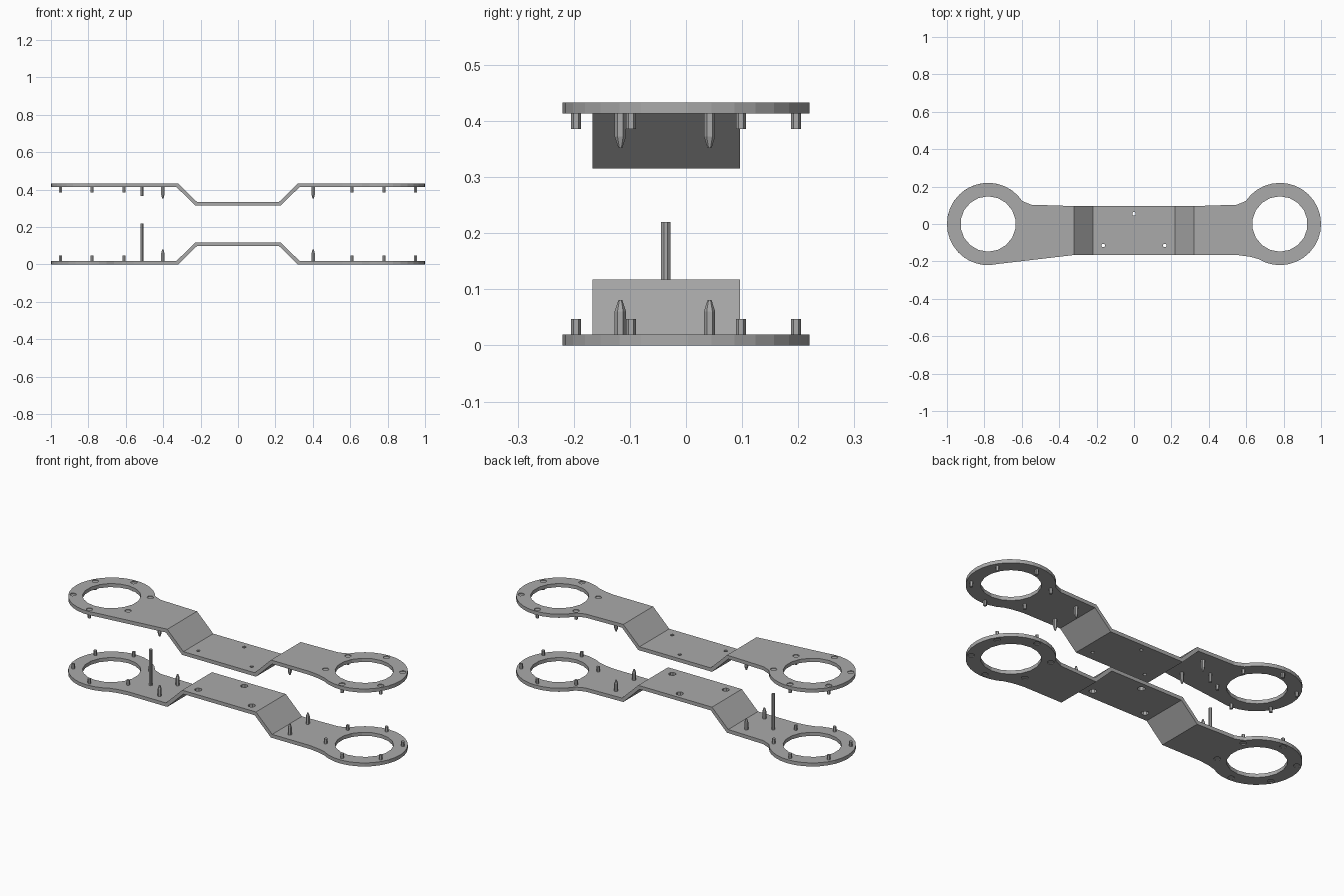
import bpy, bmesh
from math import cos, sin, radians

if "Cube" in bpy.data.objects:
    bpy.data.objects.remove(bpy.data.objects["Cube"])

T, HEIGHT = 0.02, 0.433            # sheet thickness, overall height
CX, R_OUT, R_IN = 0.78, 0.22, 0.148
BEND_OUT, BEND_IN, RISE = 0.32, 0.22, 0.098

grey = bpy.data.materials.new("plain grey")
grey.use_nodes = True
colour = (0.4, 0.4, 0.4, 1)
grey.diffuse_color = colour
grey.node_tree.nodes["Principled BSDF"].inputs["Base Color"].default_value = colour


def finish(bm, name, flip):
    """Turn a bmesh into an object, mirrored to the upper side if asked."""
    if flip:
        for v in bm.verts:
            v.co.z = HEIGHT - v.co.z
    bmesh.ops.recalc_face_normals(bm, faces=bm.faces)
    mesh = bpy.data.meshes.new(name)
    bm.to_mesh(mesh)
    bm.free()
    mesh.materials.append(grey)
    ob = bpy.data.objects.new(name, mesh)
    bpy.context.collection.objects.link(ob)
    return ob


def prism(bm, x, y, z0, z1, r, sides, tip=0.0):
    """Upright prism, with an optional pointed tip."""
    levels = [(z0, r), (z1 - tip, r)] + ([(z1, r * 0.35)] if tip else [])
    rings = []
    for z, rad in levels:
        angles = [radians(360 * (i + 0.5) / sides) for i in range(sides)]
        rings.append([bm.verts.new((x + rad * cos(a), y + rad * sin(a), z)) for a in angles])
    for a, b in zip(rings, rings[1:]):
        for i in range(sides):
            j = (i + 1) % sides
            bm.faces.new((a[i], a[j], b[j], b[i]))
    bm.faces.new(rings[0][::-1])
    bm.faces.new(rings[-1])


def end_outline(straight_flare):
    """Rounded end with its flared neck, from the low y side to the high y side."""
    start = -104 if straight_flare else -122
    pts = [(BEND_OUT + 0.01, -0.167)]
    if not straight_flare:
        pts += [(0.56, -0.167), (0.62, -0.175)]
    steps = 24
    for i in range(steps + 1):
        a = radians(start + (146 - start) * i / steps)
        pts.append((CX + R_OUT * cos(a), R_OUT * sin(a)))
    return pts + [(0.55, 0.103), (BEND_OUT + 0.01, 0.096)]


def ring_points():
    for side in (-1, 1):
        for i in range(6):
            a = radians(90 + 60 * i)
            yield side * CX + 0.196 * cos(a), 0.196 * sin(a)


def build_plate(prefix, flip, hole_r, long_pin_top):
    # Bent sheet: flat outline, creased, extruded and lifted in the middle
    bm = bmesh.new()
    left = [(-x, y) for x, y in reversed(end_outline(flip))]
    bm.faces.new([bm.verts.new((x, y, 0)) for x, y in end_outline(False) + left])
    for x in (-BEND_OUT, -BEND_IN, BEND_IN, BEND_OUT):
        bmesh.ops.bisect_plane(bm, geom=bm.verts[:] + bm.edges[:] + bm.faces[:],
                               plane_co=(x, 0, 0), plane_no=(1, 0, 0))
    ext = bmesh.ops.extrude_face_region(bm, geom=bm.faces[:])
    top = {g for g in ext["geom"] if isinstance(g, bmesh.types.BMVert)}
    for v in bm.verts:
        d = abs(v.co.x)
        if d < BEND_IN + 0.001:
            v.co.z = RISE
        if v in top:
            v.co.z += T
            if d < BEND_OUT + 0.001:
                v.co.x *= (d + 0.008) / d
    plate = finish(bm, prefix + "_plate", flip)

    # Openings, screw holes and shallow recesses behind the pegs
    bm = bmesh.new()
    for side in (-1, 1):
        prism(bm, side * CX, 0, -0.05, 0.07, R_IN, 18)
    for x, y in ((0, 0.055), (-0.165, -0.115), (0.165, -0.115)):
        prism(bm, x, y, RISE - 0.03, RISE + 0.05, hole_r, 8)
    for x, y in ring_points():
        prism(bm, x, y, -0.02, 0.004, 0.017, 8)
    cutter = finish(bm, prefix + "_cutter", flip)
    cutter.hide_render = True
    cutter.hide_viewport = True
    cutter.display_type = 'WIRE'
    mod = plate.modifiers.new("openings", 'BOOLEAN')
    mod.operation = 'DIFFERENCE'
    mod.solver = 'EXACT'
    mod.object = cutter

    # Short pegs around each ring
    bm = bmesh.new()
    for x, y in ring_points():
        prism(bm, x, y, T - 0.005, 0.047, 0.009, 6)
    finish(bm, prefix + "_ring_pegs", flip)

    # Pointed pins on the necks
    bm = bmesh.new()
    for side in (-1, 1):
        for y in (-0.117, 0.042):
            prism(bm, side * 0.402, y, T - 0.005, 0.081, 0.01, 6, 0.02)
    finish(bm, prefix + "_pointed_pins", flip)

    # Single long pin
    bm = bmesh.new()
    prism(bm, -0.514, -0.036, T - 0.005, long_pin_top, 0.009, 8)
    finish(bm, prefix + "_long_pin", flip)


build_plate("lower", False, 0.019, 0.22)
build_plate("upper", True, 0.01, 0.067)
